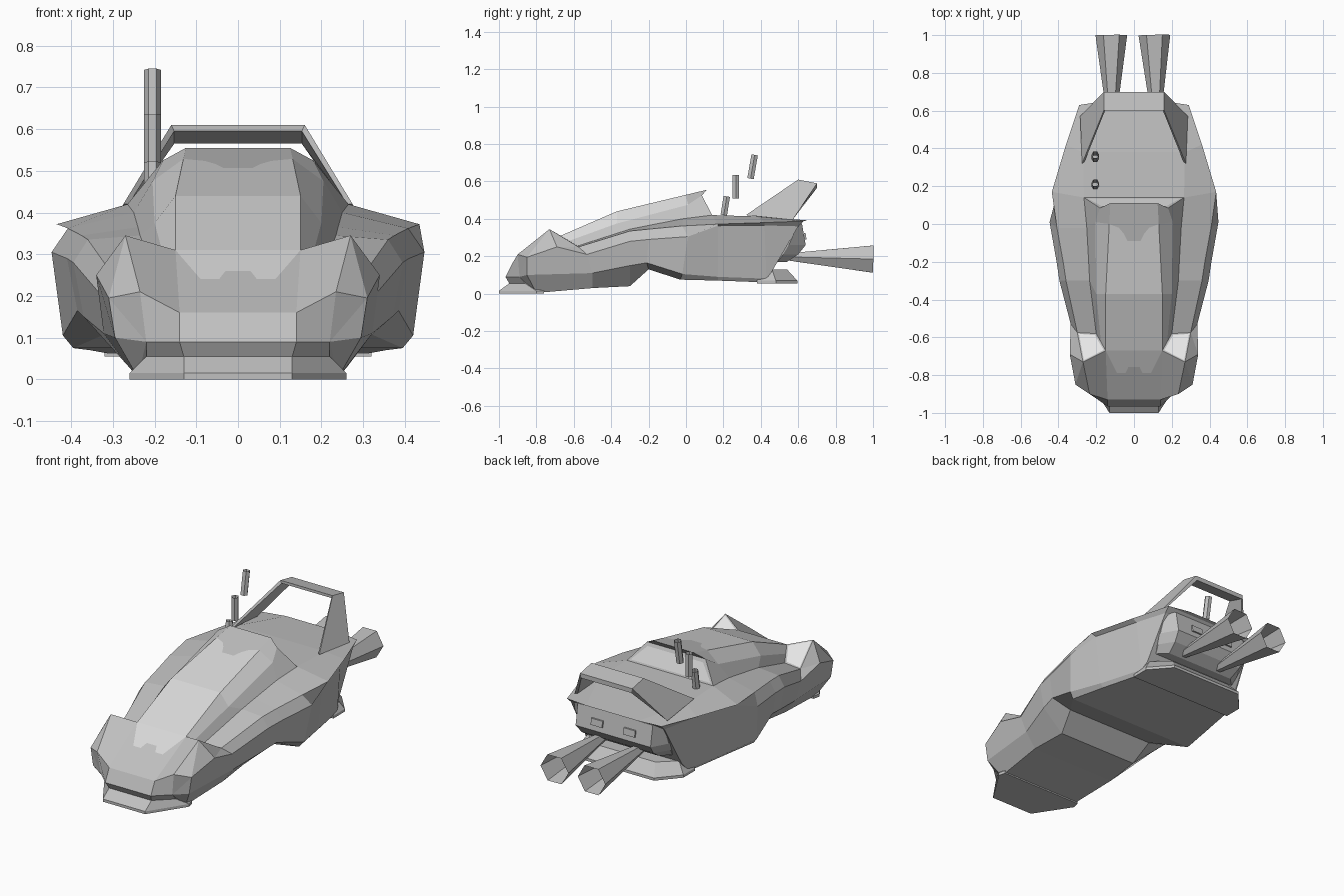
import bpy, bmesh, math
from mathutils import Vector

if "Cube" in bpy.data.objects:
    bpy.data.objects.remove(bpy.data.objects["Cube"])


def material(name, v):
    m = bpy.data.materials.new(name)
    m.diffuse_color = (v, v, v, 1)
    m.use_nodes = True
    m.node_tree.nodes["Principled BSDF"].inputs["Base Color"].default_value = m.diffuse_color
    return m


MATS = [material("body_grey", 0.53), material("glass_grey", 0.69), material("lamp_white", 0.9)]


def mir(p):
    return (-p[0], p[1], p[2])


def both(polys):
    """Polygons plus their mirrored copies."""
    return polys + [([mir(p) for p in reversed(ps)], m) for ps, m in polys]


def across(p, q, m=0):
    """Quad spanning the centre line between an edge and its mirror."""
    return ([p, q, mir(q), mir(p)], m)


def build(name, polys, orient=True, inset=()):
    """Mesh from (points, material) polygons; inset holds (material, width) pairs."""
    bm = bmesh.new()
    for ps, m in polys:
        f = bm.faces.new([bm.verts.new(p) for p in ps])
        f.material_index = m
    bmesh.ops.remove_doubles(bm, verts=bm.verts, dist=0.0005)
    if orient:
        bmesh.ops.recalc_face_normals(bm, faces=bm.faces)
        mid = sum((v.co for v in bm.verts), Vector()) / len(bm.verts)
        if sum(f.normal.dot(f.calc_center_median() - mid) * f.calc_area() for f in bm.faces) < 0:
            bmesh.ops.reverse_faces(bm, faces=bm.faces)
    for m, width in inset:
        fs = [f for f in bm.faces if f.material_index == m]
        rim = bmesh.ops.inset_individual(bm, faces=fs, thickness=width)["faces"]
        for f in rim:
            f.material_index = 0
    me = bpy.data.meshes.new(name)
    bm.to_mesh(me)
    bm.free()
    for m in MATS:
        me.materials.append(m)
    ob = bpy.data.objects.new(name, me)
    bpy.context.collection.objects.link(ob)
    return ob


def stack(name, rings):
    """Closed solid from half outlines stacked in height, mirrored over x."""
    full = [r + [mir(p) for p in reversed(r)] for r in rings]
    n = len(full[0])
    polys = [(full[0], 0), (full[-1], 0)]
    for a, b in zip(full, full[1:]):
        polys += [([a[i], a[(i + 1) % n], b[(i + 1) % n], b[i]], 0) for i in range(n)]
    return build(name, polys)


def tube(name, p0, p1, r0, r1, sides=6):
    """Open tapered pipe."""
    p0, p1 = Vector(p0), Vector(p1)
    d = (p1 - p0).normalized()
    v = d.cross(Vector((1, 0, 0))).normalized()
    u = v.cross(d)
    rings = []
    for c, r in ((p0, r0), (p1, r1)):
        rings.append([c + r * (math.cos(t) * u + math.sin(t) * v)
                      for t in (2 * math.pi * i / sides for i in range(sides))])
    a, b = rings
    return build(name, [([a[i], a[(i + 1) % sides], b[(i + 1) % sides], b[i]], 0)
                        for i in range(sides)])


# Hull: long edge lines from deck edge to floor edge, front to back
deck = [(.2, -.58, .255), (.235, -.3, .345), (.24, -.2, .365), (.25, -.02, .40),
        (.265, .14, .42), (.27, .38, .413), (.16, .65, .392)]
shoulder = [(.3, -.575, .25), (.36, -.3, .335), (.375, -.2, .345), (.408, -.02, .362),
            (.435, .17, .372), (.36, .42, .38), (.29, .63, .388)]
waist = [(.335, -.53, .21), (.395, -.3, .28), (.41, -.2, .29), (.447, .01, .305),
         (.405, .17, .363), (.335, .42, .365), (.287, .60, .36)]
skirt = [(.322, -.5, .11), (.37, -.3, .15), (.385, -.21, .165), (.42, -.02, .105),
         (.373, .17, .09), (.31, .43, .08), (.295, .46, .12)]
floor = [(.262, -.5, .03), (.245, -.3, .04), (.27, -.2, .13), (.395, -.03, .075),
         (.355, .17, .07), (.30, .43, .06), (.22, .46, .11)]
LINES = [deck, shoulder, waist, skirt, floor]
hull = []
for a, b in zip(LINES, LINES[1:]):
    hull += both([([a[i], a[i + 1], b[i + 1], b[i]], 0) for i in range(6)])
    hull += [across(a[6], b[6])]
hull += [across(deck[i], deck[i + 1]) for i in (4, 5)]
hull += [across(floor[i], floor[i + 1]) for i in range(6)]
build("hull", hull)

# Nose with twin lamp pods
a, b, c, d = (.15, -.67, .31), (.27, -.73, .345), (.3, -.575, .25), (.2, -.58, .255)
e, f, g, h = (.34, -.69, .25), (.31, -.85, .195), (.235, -.9, .21), (.14, -.93, .16)
i, j, k, l = (.14, -.965, .09), (.22, -.89, .09), skirt[0], (.295, -.85, .10)
m, n, o = floor[0], (.24, -.8, .004), waist[0]
nose = both([([a, b, g, h], 0), ([a, d, c, b], 2), ([b, c, e], 0), ([b, e, f], 0),
             ([b, f, g], 0), ([c, o, e], 0), ([e, o, k, l, f], 0), ([h, g, j, i], 0),
             ([g, f, j], 0), ([f, l, j], 0), ([k, m, n, l], 0), ([j, l, n], 0)])
nose += [across(h, i), across(m, n), across(i, j), across(j, n)]


def hood_pt(x, y):
    return (x, y, .31 + (y + .67) * .15 / .26)


# Hood, with the notched lower end of the windscreen
low = [a] + [hood_pt(x, y) for x, y in ((.09, -.79), (.045, -.79), (.03, -.757))]
low_full = low + [mir(p) for p in reversed(low)]
nose += [(low_full, 1), (low_full + [mir(h), h], 0)]
build("nose", nose, inset=[(2, .012)])


# Canopy: roof edge, glass sill and base lines
def roof_pt(x, y):
    return (x, y, .44 + (y + .37) * .115 / .48)


S = [a, (.15, -.37, .44), roof_pt(.131, 0), (.125, .11, .555)]
T = [(.175, -.625, .2825), (.2, -.37, .375), (.205, .01, .475), (.18, .085, .525)]
U = [d, (.235, -.3, .345), (.25, -.02, .40), (.265, .14, .42)]
top = [S[2]] + [roof_pt(x, y) for x, y in ((.08, -.02), (.055, -.05), (.035, -.09))]
top_full = top + [mir(p) for p in reversed(top)]
canopy = both([([S[q], S[q + 1], T[q + 1], T[q]], 1 if q < 2 else 0) for q in range(3)]
              + [([T[q], T[q + 1], U[q + 1], U[q]], 0) for q in range(3)])
canopy += [across(S[0], S[1], 1), (top_full + [mir(S[1]), S[1]], 1),
           (top_full + [mir(S[3]), S[3]], 0), across(S[3], T[3])]
build("canopy", canopy)

# Rear window of the canopy
build("rear_window", [([T[3], U[3], mir(U[3]), mir(T[3])][::-1], 1)], False, [(1, .022)])

# Front splitter and bumper
stack("front_bumper", [
    [(.13, -1, 0), (.26, -.8, 0), (.25, -.76, 0)],
    [(.13, -1, .015), (.26, -.8, .015), (.25, -.76, .015)],
    [(.13, -.945, .055), (.22, -.86, .055), (.22, -.76, .055)],
    [(.14, -.965, .09), (.22, -.89, .09), (.22, -.76, .09)],
])

# Tail panel under the deck, lower tail lip and latch plates
stack("tail_panel", [
    [(.26, .42, .17), (.26, .49, .17), (.21, .54, .17)],
    [(.27, .42, .21), (.27, .52, .21), (.22, .60, .21)],
    [(.28, .42, .26), (.28, .55, .26), (.23, .64, .26)],
    [(.285, .42, .375), (.285, .60, .375), (.23, .62, .375)],
])
stack("tail_lip", [
    [(.32, .38, .055), (.32, .48, .055), (.22, .595, .055)],
    [(.32, .38, .07), (.32, .48, .07), (.22, .595, .07)],
    [(.28, .38, .13), (.28, .46, .13), (.19, .54, .13)],
])
for side in (-1, 1):
    p = [(side * .1 + dx, .637 - (z - .28) * .15, z)
         for dx, z in ((-.035, .29), (.035, .29), (.035, .325), (-.035, .325))]
    q = [(x, y + .009, z) for x, y, z in p]
    build("tail_latch", [(p, 0), (q, 0)] + [([p[r], p[(r + 1) % 4], q[(r + 1) % 4], q[r]], 0)
                                            for r in range(4)])

# Roll hoop wing: two slanted legs and a top bar
P = [(.275, .32, .42), (.16, .6, .61), (.16, .7, .59), (.285, .57, .395)]
Q = [(.262, .33, .42), (.153, .6, .595), (.153, .7, .565), (.272, .56, .395)]
build("hoop_wing", both([(P, 0), (Q, 0), ([P[0], P[1], Q[1], Q[0]], 0),
                         ([P[2], P[3], Q[3], Q[2]], 0), ([P[3], P[0], Q[0], Q[3]], 0)])
      + [across(P[1], P[2]), across(Q[1], Q[2]), across(P[1], Q[1]), across(P[2], Q[2])])

# Flared exhausts
tube("left_exhaust", (-.118, .53, .197), (-.12, 1, .185), .02, .084)
tube("right_exhaust", (.118, .53, .197), (.108, 1, .185), .02, .084)

# Antenna segments
for p0, p1 in (((.202, .42), (.218, .52)), ((.266, .508), (.266, .635)), ((.345, .615), (.367, .742))):
    tube("antenna_segment", (-.205, *p0), (-.205, *p1), .02, .02)
